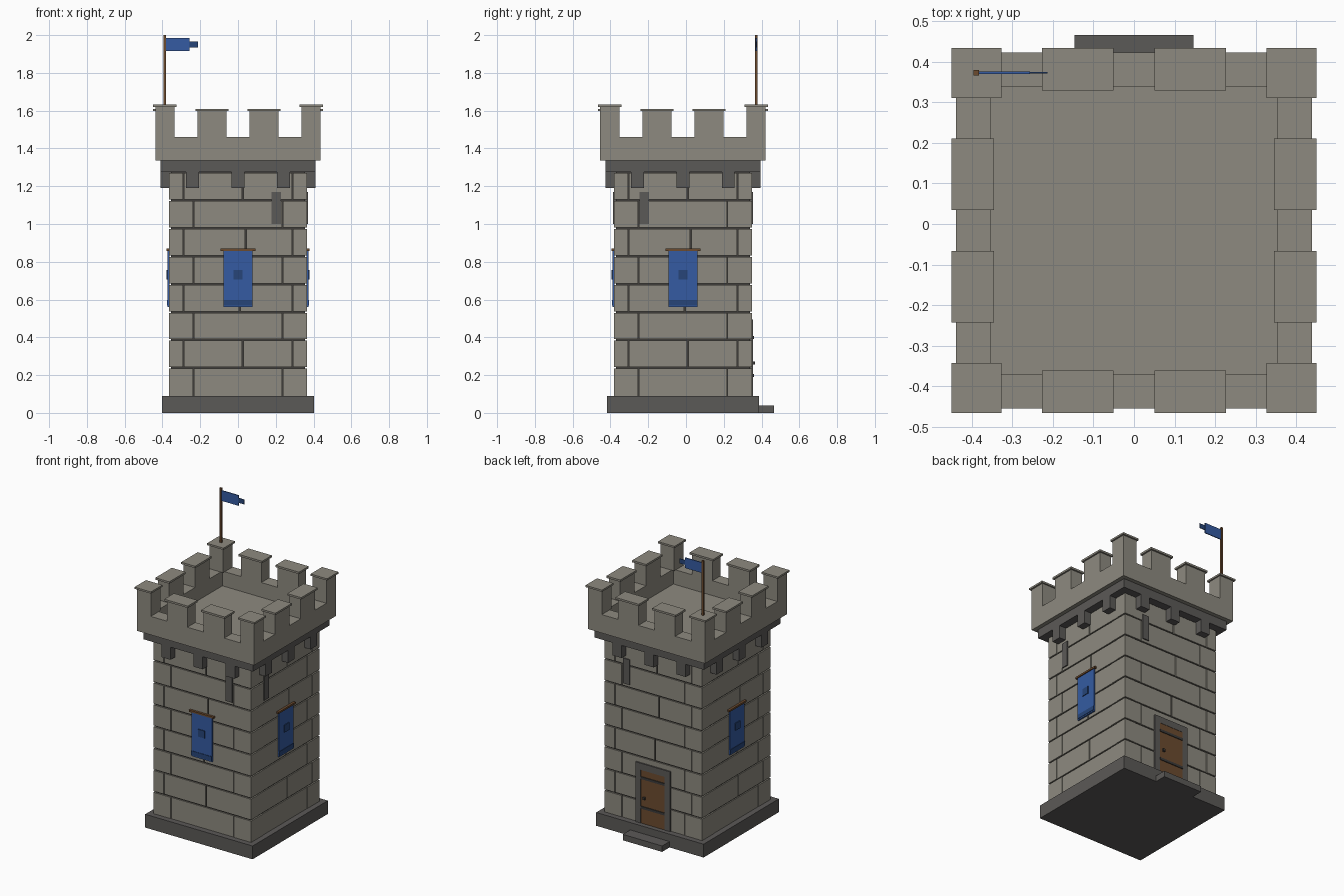
import bpy, math
from mathutils import Matrix, Vector

if "Cube" in bpy.data.objects:
    bpy.data.objects.remove(bpy.data.objects["Cube"])

CY = -0.016  # tower axis in y


def mat(name, c):
    m = bpy.data.materials.new(name)
    m.diffuse_color = (*c, 1)
    m.use_nodes = True
    m.node_tree.nodes["Principled BSDF"].inputs["Base Color"].default_value = m.diffuse_color
    return m


STONE = mat("stone", (0.27, 0.255, 0.215))
DARK = mat("dark_stone", (0.105, 0.1, 0.095))
MORTAR = mat("mortar", (0.05, 0.048, 0.043))
WOOD = mat("wood", (0.15, 0.07, 0.028))
BLUE = mat("blue_cloth", (0.035, 0.105, 0.36))
NAVY = mat("navy_cloth", (0.02, 0.06, 0.19))
IRON = mat("iron", (0.045, 0.043, 0.042))


def boxes(name, material, spans, angle=0):
    """One object from boxes ((x0,x1),(y0,y1),(z0,z1)), turned about the tower axis."""
    verts, faces = [], []
    for xs, ys, zs in spans:
        n = len(verts)
        verts += [(x, y, z) for z in zs for y in ys for x in xs]
        faces += [[n + i for i in f] for f in
                  ((0, 2, 3, 1), (4, 5, 7, 6), (0, 1, 5, 4), (1, 3, 7, 5), (3, 2, 6, 7), (2, 0, 4, 6))]
    me = bpy.data.meshes.new(name)
    me.from_pydata(verts, [], faces)
    me.transform(Matrix.Translation((0, CY, 0)) @ Matrix.Rotation(angle, 4, 'Z'))
    me.materials.append(material)
    ob = bpy.data.objects.new(name, me)
    bpy.context.collection.objects.link(ob)
    return ob


def sq(h, z0, z1):
    return ((-h, h), (-h, h), (z0, z1))


SIDES = {"front": 0, "right": math.pi / 2, "back": math.pi, "left": -math.pi / 2}

# plinth, doorstep and mortar core
boxes("plinth", DARK, [sq(0.402, 0, 0.09)])
boxes("doorstep", DARK, [((-0.147, 0.147), (0.39, 0.481), (0, 0.04))])
boxes("mortar_core", MORTAR, [sq(0.355, 0.09, 1.28)])

# stone courses: corner stones alternate long and short
H, ROW, GAP = 0.365, 0.148, 0.004
corners = []
for r in range(8):
    z = (0.09 + r * ROW + GAP * (r > 0), 0.09 + (r + 1) * ROW - GAP)
    inner = 0.237 if r % 2 == 0 else 0.29
    for sx in (-1, 1):
        for sy in (-1, 1):
            corners.append((sorted((sx * inner, sx * H)), sorted((sy * inner, sy * H)), z))
boxes("corner_stones", STONE, corners)
for side, a in SIDES.items():
    stones = []
    for r in range(8):
        z = (0.09 + r * ROW + GAP * (r > 0), 0.09 + (r + 1) * ROW - GAP)
        cuts = (-0.237, 0.237) if r % 2 == 0 else (-0.29, 0.01 + 0.015 * (r % 3), 0.29)
        stones += [((x0 + GAP, x1 - GAP), (-H + 0.002, -0.34), z) for x0, x1 in zip(cuts, cuts[1:])]
    boxes(side + "_wall_stones", STONE, stones, a)

# corbel band under the parapet
boxes("corbel_band", DARK, [sq(0.41, 1.275, 1.335)])
for side, a in SIDES.items():
    boxes(side + "_corbels", DARK,
          [((x - 0.034, x + 0.034), (-0.41, -0.35), (1.19, 1.275)) for x in (-0.24, 0, 0.24)], a)

# parapet, roof floor, merlons and caps
P, Q = 0.438, 0.353
boxes("roof_floor", STONE, [sq(0.36, 1.335, 1.36)])
for side, a in SIDES.items():
    boxes(side + "_parapet", STONE, [((-P, Q), (-P, -Q), (1.335, 1.46))], a)
    boxes(side + "_merlons", STONE,
          [((x - 0.077, x + 0.077), (-P, -Q), (1.46, 1.6)) for x in (-0.138, 0.138)]
          + [((-P, -0.335), (-P, -0.335), (1.46, 1.62))], a)
    boxes(side + "_merlon_caps", STONE,
          [((x - 0.088, x + 0.088), (-0.449, -0.345), (1.597, 1.61)) for x in (-0.138, 0.138)]
          + [((-0.449, -0.326), (-0.449, -0.326), (1.62, 1.632))], a)

# arrow slits on three sides
for side, x in (("front", 0.202), ("right", -0.205), ("back", -0.2)):
    boxes(side + "_arrow_slit", DARK, [((x - 0.025, x + 0.025), (-0.37, -0.35), (1.0, 1.17))], SIDES[side])

# hanging banners
for side in ("front", "right", "left"):
    a = SIDES[side]
    boxes(side + "_banner", BLUE, [((-0.077, 0.077), (-0.373, -0.363), (0.56, 0.862))], a)
    boxes(side + "_banner_trim", NAVY, [((-0.077, 0.077), (-0.376, -0.37), (0.568, 0.597)),
                                        ((-0.025, 0.025), (-0.378, -0.37), (0.707, 0.757))], a)
    boxes(side + "_banner_rod", WOOD, [((-0.092, 0.092), (-0.379, -0.36), (0.858, 0.87))], a)

# door in the back wall
a = SIDES["back"]
boxes("door_frame", DARK, [((s - 0.02, s + 0.02), (-0.372, -0.35), (0.09, 0.49)) for s in (-0.11, 0.11)]
      + [((-0.13, 0.13), (-0.372, -0.35), (0.45, 0.495))], a)
boxes("door", WOOD, [((-0.09, 0.09), (-0.37, -0.35), (0.09, 0.45))], a)
boxes("door_straps", IRON, [((-0.09, 0.09), (-0.375, -0.365), (z, z + 0.016)) for z in (0.19, 0.39)], a)
boxes("door_knob", IRON, [((-0.07, -0.054), (-0.382, -0.365), (0.257, 0.273))], a)

# flagpole with a pennant on the back left corner
boxes("flagpole", WOOD, [((-0.395, -0.381), (0.381, 0.395), (1.63, 2.0))])
boxes("flag", BLUE, [((-0.381, -0.256), (0.385, 0.391), (1.915, 1.985))])
boxes("flag_tail", NAVY, [((-0.256, -0.213), (0.386, 0.39), (1.935, 1.967))])
